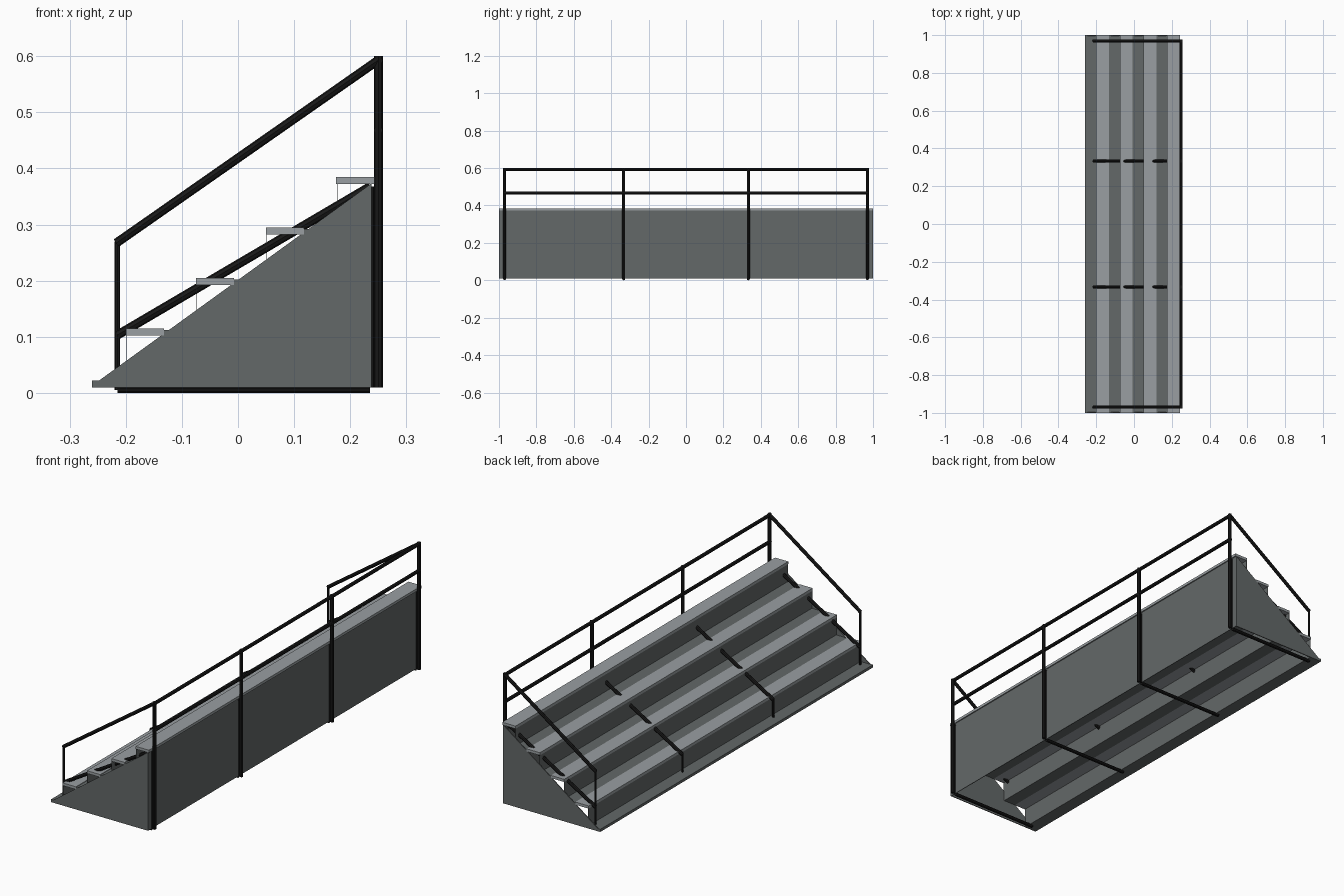
import bpy, bmesh, math
from mathutils import Vector

if "Cube" in bpy.data.objects:
    bpy.data.objects.remove(bpy.data.objects["Cube"])


def mat(name, c):
    m = bpy.data.materials.new(name)
    m.diffuse_color = (*c, 1)
    m.use_nodes = True
    m.node_tree.nodes["Principled BSDF"].inputs["Base Color"].default_value = m.diffuse_color
    return m


PANEL = mat("dark grey panel", (0.125, 0.138, 0.138))
SEAT = mat("light grey seat", (0.32, 0.345, 0.36))
BLACK = mat("black metal", (0.009, 0.009, 0.009))


def finish(name, bm, m):
    bmesh.ops.recalc_face_normals(bm, faces=bm.faces)
    me = bpy.data.meshes.new(name)
    bm.to_mesh(me)
    bm.free()
    me.materials.append(m)
    ob = bpy.data.objects.new(name, me)
    bpy.context.collection.objects.link(ob)
    return ob


def prism(name, pts, y0, y1, m):
    """Extrude an x-z profile from y0 to y1."""
    bm = bmesh.new()
    a = [bm.verts.new((x, y0, z)) for x, z in pts]
    b = [bm.verts.new((x, y1, z)) for x, z in pts]
    bm.faces.new(a)
    bm.faces.new(b[::-1])
    n = len(pts)
    for i in range(n):
        j = (i + 1) % n
        bm.faces.new((a[i], a[j], b[j], b[i]))
    return finish(name, bm, m)


def board(name, x0, x1, z0, z1, m):
    return prism(name, [(x0, z0), (x1, z0), (x1, z1), (x0, z1)], -1, 1, m)


def tubes(name, segs, r):
    """Straight eight-sided bars between pairs of points."""
    bm = bmesh.new()
    for p, q in segs:
        p, q = Vector(p), Vector(q)
        d = q - p
        rot = d.to_track_quat('Z', 'Y').to_matrix().to_4x4()
        rot.translation = (p + q) / 2
        bmesh.ops.create_cone(bm, cap_ends=True, segments=8, radius1=r, radius2=r,
                              depth=d.length, matrix=rot)
    return finish(name, bm, BLACK)


# stepped rows: footboard, thin riser and seat
for i in range(4):
    dx, dz = 0.125 * i, 0.09 * i
    board(f"footboard_{i+1}", -0.26 + dx, -0.199 + dx, 0.010 + dz, 0.0225 + dz, PANEL)
    board(f"riser_{i+1}", -0.199 + dx, -0.198 + dx, 0.010 + dz, 0.103 + dz, PANEL)
    board(f"seat_{i+1}", -0.20 + dx, -0.132 + dx, 0.1025 + dz, 0.115 + dz, SEAT)

# back and side panels
board("back_panel", 0.235, 0.238, 0.010, 0.372, PANEL)
for s, n in ((-1, "front"), (1, "rear")):
    prism(f"side_panel_{n}", [(-0.258, 0.010), (0.236, 0.010), (0.236, 0.372), (-0.247, 0.0225)],
          s * 0.996, s * 1.0, PANEL)

# support frames and back posts
R = 0.008
for k, y in enumerate((-0.97, -0.333, 0.333, 0.97)):
    tubes(f"frame_{k+1}", [((-0.215, y, R), (0.235, y, R)),
                           ((-0.215, y, 0.103), (0.236, y, 0.368))], R)
    tubes(f"rear_leg_{k+1}", [((0.238, y, 0.01), (0.238, y, 0.368))], 0.005)
    tubes(f"back_post_{k+1}", [((0.25, y, 0.01), (0.25, y, 0.6))], R)
    top = 0.27 if abs(y) > 0.5 else 0.108
    tubes(f"front_post_{k+1}", [((-0.215, y, 0.005), (-0.215, y, top))], 0.005)
    if abs(y) > 0.5:
        tubes(f"sloped_handrail_{k+1}", [((-0.217, y, 0.267), (0.25, y, 0.593))], R)

# long back rails
for z, n in ((0.592, "top"), (0.468, "middle")):
    tubes(f"{n}_back_rail", [((0.25, -0.975, z), (0.25, 0.975, z))], R)
